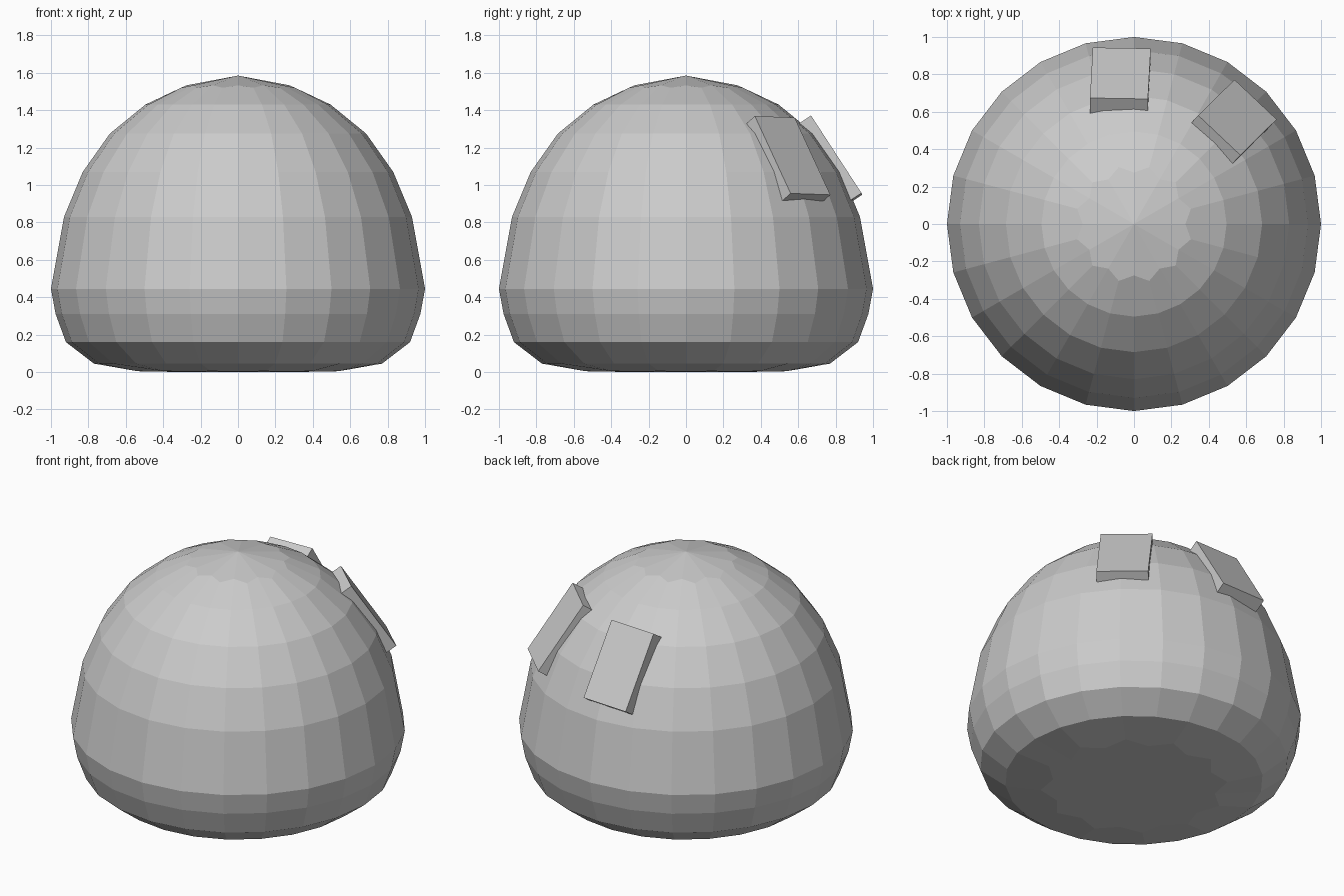
import bpy, bmesh
from math import cos, sin, pi
from mathutils import Vector

if "Cube" in bpy.data.objects:
    bpy.data.objects.remove(bpy.data.objects["Cube"])

SEG = 24


def make_object(name, bm):
    bmesh.ops.recalc_face_normals(bm, faces=bm.faces)
    mesh = bpy.data.meshes.new(name)
    bm.to_mesh(mesh)
    bm.free()
    ob = bpy.data.objects.new(name, mesh)
    bpy.context.collection.objects.link(ob)
    return ob


# Domed body: rings of (even radius, even z, odd radius, odd z);
# the rings next to the poles are scalloped
def ring(r, z):
    return (r, z, r, z)


profile = [
    (0.275, 1.533, 0.315, 1.52), ring(0.495, 1.43), ring(0.685, 1.275),
    ring(0.83, 1.07), ring(0.93, 0.83), ring(1.0, 0.445), ring(0.975, 0.31),
    ring(0.92, 0.16), ring(0.77, 0.045), (0.49, 0.002, 0.56, 0.005),
]
bm = bmesh.new()
rings = []
for re, ze, ro, zo in profile:
    row = []
    for i in range(SEG):
        a = 2 * pi * i / SEG
        r, z = (ro, zo) if i % 2 else (re, ze)
        row.append(bm.verts.new((r * cos(a), r * sin(a), z)))
    rings.append(row)
for a, b in zip(rings, rings[1:]):
    for i in range(SEG):
        j = (i + 1) % SEG
        bm.faces.new((a[i], a[j], b[j], b[i]))
# Pole fans of quads
for row, z in ((rings[0], 1.585), (rings[-1], 0.0)):
    pole = bm.verts.new((0, 0, z))
    for i in range(0, SEG, 2):
        bm.faces.new((pole, row[i], row[i + 1], row[(i + 2) % SEG]))
make_object("dome_body", bm)


# Tilted slab given by its outer face centre, width and downward directions
def slab(name, centre, across, down, size=(0.31, 0.495, 0.12)):
    d = Vector(down).normalized()
    w = Vector(across)
    w = (w - d * w.dot(d)).normalized()
    n = w.cross(d)
    if n.dot(Vector(centre) - Vector((0, 0, 0.45))) < 0:
        n = -n
    bm = bmesh.new()
    bmesh.ops.create_cube(bm, size=1)
    for v in bm.verts:
        x, y, z = v.co
        v.co = (Vector(centre) + w * x * size[0] + d * y * size[1]
                + n * (z - 0.5) * size[2])
    make_object(name, bm)


# Two slabs half sunk into the back of the dome
slab("rear_slab", (-0.073, 0.806, 1.16), (1, 0, 0), (0.015, 0.27, -0.415))
slab("side_slab", (0.553, 0.57, 1.158), (0.23, -0.21, 0), (0.193, 0.19, -0.411))
